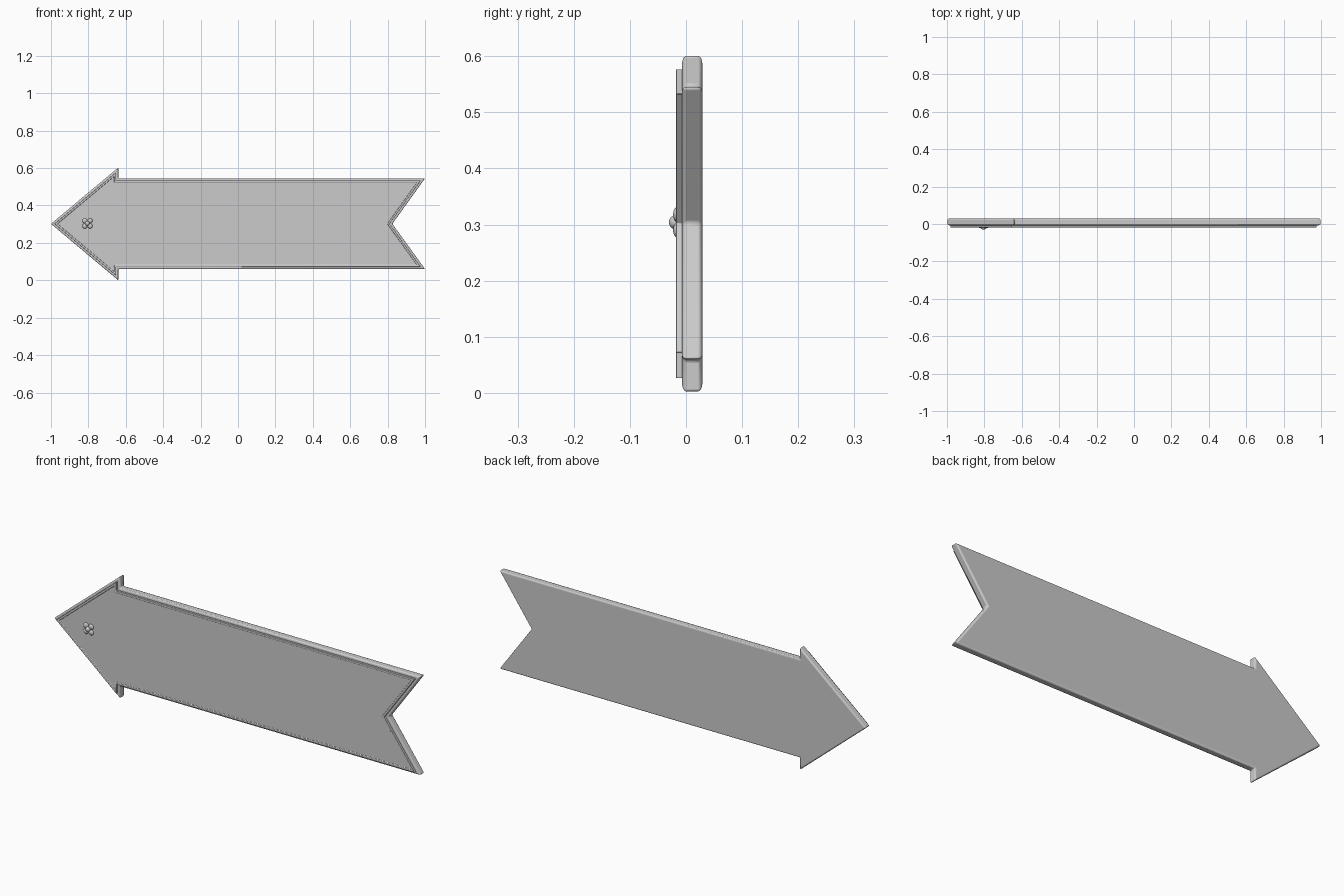
import bpy, bmesh, math
from mathutils import Vector

if "Cube" in bpy.data.objects:
    bpy.data.objects.remove(bpy.data.objects["Cube"])

paint = bpy.data.materials.new("grey_paint")
paint.diffuse_color = (0.6, 0.6, 0.6, 1)
paint.use_nodes = True
paint.node_tree.nodes["Principled BSDF"].inputs["Base Color"].default_value = paint.diffuse_color

# arrow outline in x, z (clockwise from the tip, with a notched tail)
OUTLINE = [Vector(p) for p in [(-1, .302), (-.64, .603), (-.64, .545), (1, .545),
                               (.825, .302), (1, .06), (-.64, .06), (-.64, 0)]]


def inset(points, d):
    """Mitred inward offset of a clockwise outline."""
    result = []
    for i, p in enumerate(points):
        a = (p - points[i - 1]).normalized()
        b = (points[(i + 1) % len(points)] - p).normalized()
        na, nb = Vector((a.y, -a.x)), Vector((b.y, -b.x))
        result.append(p + (na + nb) * d / (1 + na.dot(nb)))
    return result


def finish(obj, bevel, segments):
    obj.data.materials.append(paint)
    if bevel:
        mod = obj.modifiers.new("rounded_edges", "BEVEL")
        mod.width, mod.segments = bevel, segments
        mod.limit_method = "ANGLE"
        mod.angle_limit = math.radians(30)
    bpy.ops.object.select_all(action="DESELECT")
    obj.select_set(True)
    bpy.context.view_layer.objects.active = obj
    bpy.ops.object.shade_smooth_by_angle(angle=math.radians(40))


def make(name, bm, bevel=0, segments=1):
    bmesh.ops.recalc_face_normals(bm, faces=bm.faces)
    mesh = bpy.data.meshes.new(name)
    bm.to_mesh(mesh)
    bm.free()
    obj = bpy.data.objects.new(name, mesh)
    bpy.context.collection.objects.link(obj)
    finish(obj, bevel, segments)


def layers(name, rings, bevel, segments):
    """Skin a stack of (inset, y) outlines and cap both ends."""
    bm = bmesh.new()
    loops = [[bm.verts.new((p.x, y, p.y)) for p in inset(OUTLINE, d)] for d, y in rings]
    for lo, hi in zip(loops, loops[1:]):
        for i in range(len(lo)):
            j = (i + 1) % len(lo)
            bm.faces.new((lo[i], lo[j], hi[j], hi[i]))
    bm.faces.new(loops[0])
    bm.faces.new(loops[-1])
    make(name, bm, bevel, segments)


# thick board with rounded edges
layers("sign_board", [(0, .029), (0, -.007)], .007, 3)

# raised front panel with a thin rim around a shallow recess
layers("front_panel", [(.012, -.006), (.012, -.018), (.021, -.018), (.023, -.014)], .0015, 2)

# four-petal rosette near the tip
bm = bmesh.new()
centres = [(sx * .014, -.015, sz * .014, .0135, .008) for sx in (-1, 1) for sz in (-1, 1)]
centres.append((0, -.019, 0, .0125, .0115))
for x, y, z, radius, depth in centres:
    ball = bmesh.ops.create_uvsphere(bm, u_segments=16, v_segments=10, radius=1)["verts"]
    for v in ball:
        v.co = Vector((v.co.x * radius + x - .805, v.co.z * depth + y, v.co.y * radius + z + .304))
make("rosette", bm)
